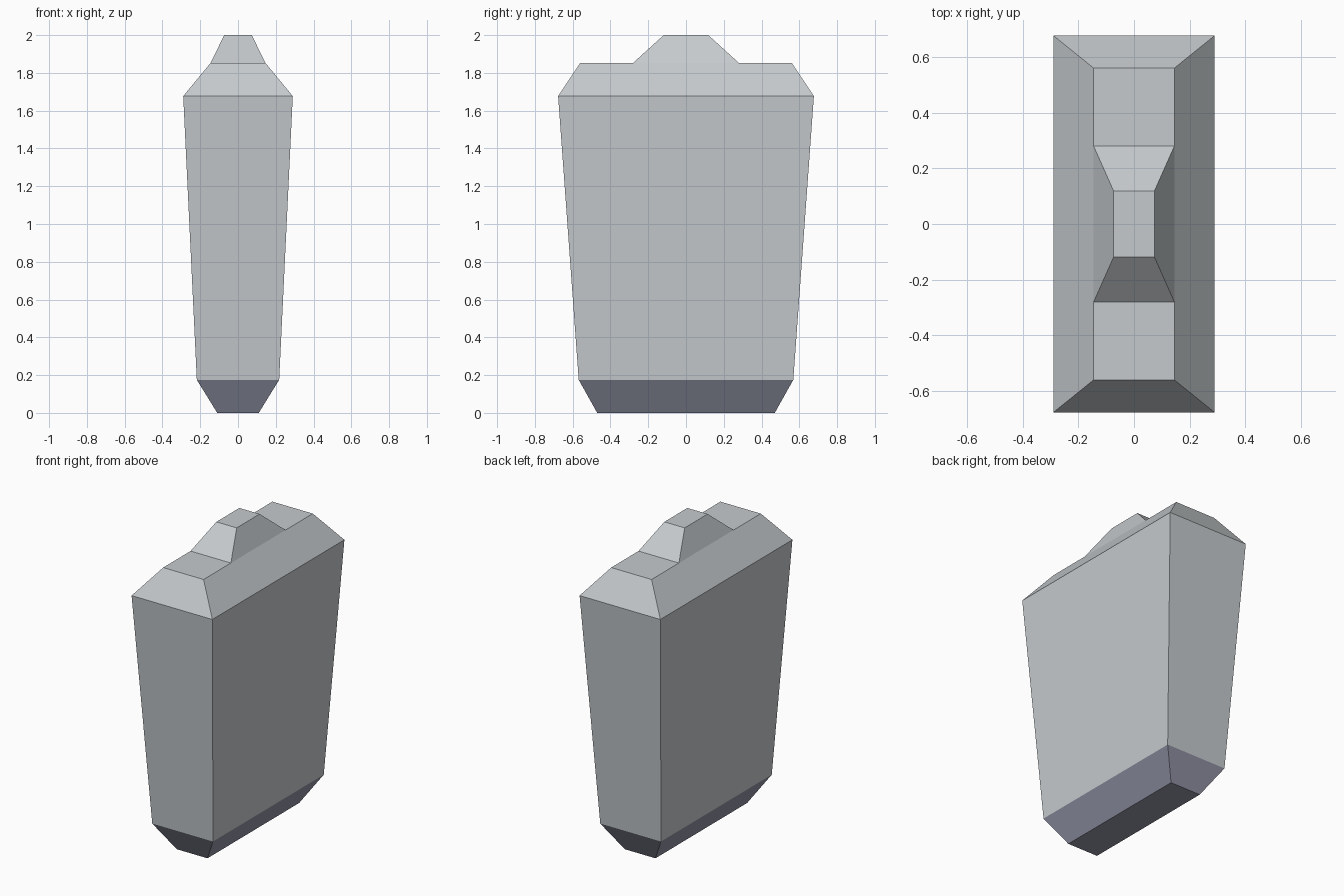
import bpy
import bmesh

cube = bpy.data.objects.get("Cube")
if cube:
    bpy.data.objects.remove(cube, do_unlink=True)


def make_material(name, rgb):
    mat = bpy.data.materials.new(name)
    mat.use_nodes = True
    colour = (*rgb, 1)
    mat.diffuse_color = colour
    mat.node_tree.nodes["Principled BSDF"].inputs["Base Color"].default_value = colour
    return mat


def loft(name, sections, mat, cap_bottom=True, cap_top=True):
    """Stack rectangles given as (half width, half depth, height)."""
    bm = bmesh.new()
    rings = [[bm.verts.new((sx * w, sy * d, z))
              for sx, sy in ((-1, -1), (1, -1), (1, 1), (-1, 1))]
             for w, d, z in sections]
    for low, high in zip(rings, rings[1:]):
        for i in range(4):
            j = (i + 1) % 4
            bm.faces.new((low[i], low[j], high[j], high[i]))
    if cap_bottom:
        bm.faces.new(rings[0][::-1])
    if cap_top:
        bm.faces.new(rings[-1])
    mesh = bpy.data.meshes.new(name)
    bm.to_mesh(mesh)
    bm.free()
    mesh.materials.append(mat)
    obj = bpy.data.objects.new(name, mesh)
    bpy.context.collection.objects.link(obj)
    return obj


grey = make_material("light grey", (0.56, 0.59, 0.61))
slate = make_material("slate purple", (0.30, 0.31, 0.40))

# Rectangles shared by neighbouring parts
foot = (0.11, 0.47, 0.0)
seam = (0.218, 0.568, 0.175)
shoulder = (0.29, 0.677, 1.677)
deck = (0.145, 0.56, 1.853)

# Tapered base, main body with sloped shoulders, and raised cap
loft("base", [foot, seam], slate, cap_top=False)
loft("body", [seam, shoulder, deck], grey, cap_bottom=False)
loft("top_cap", [(0.145, 0.28, 1.853), (0.073, 0.118, 2.0)], grey, cap_bottom=False)
